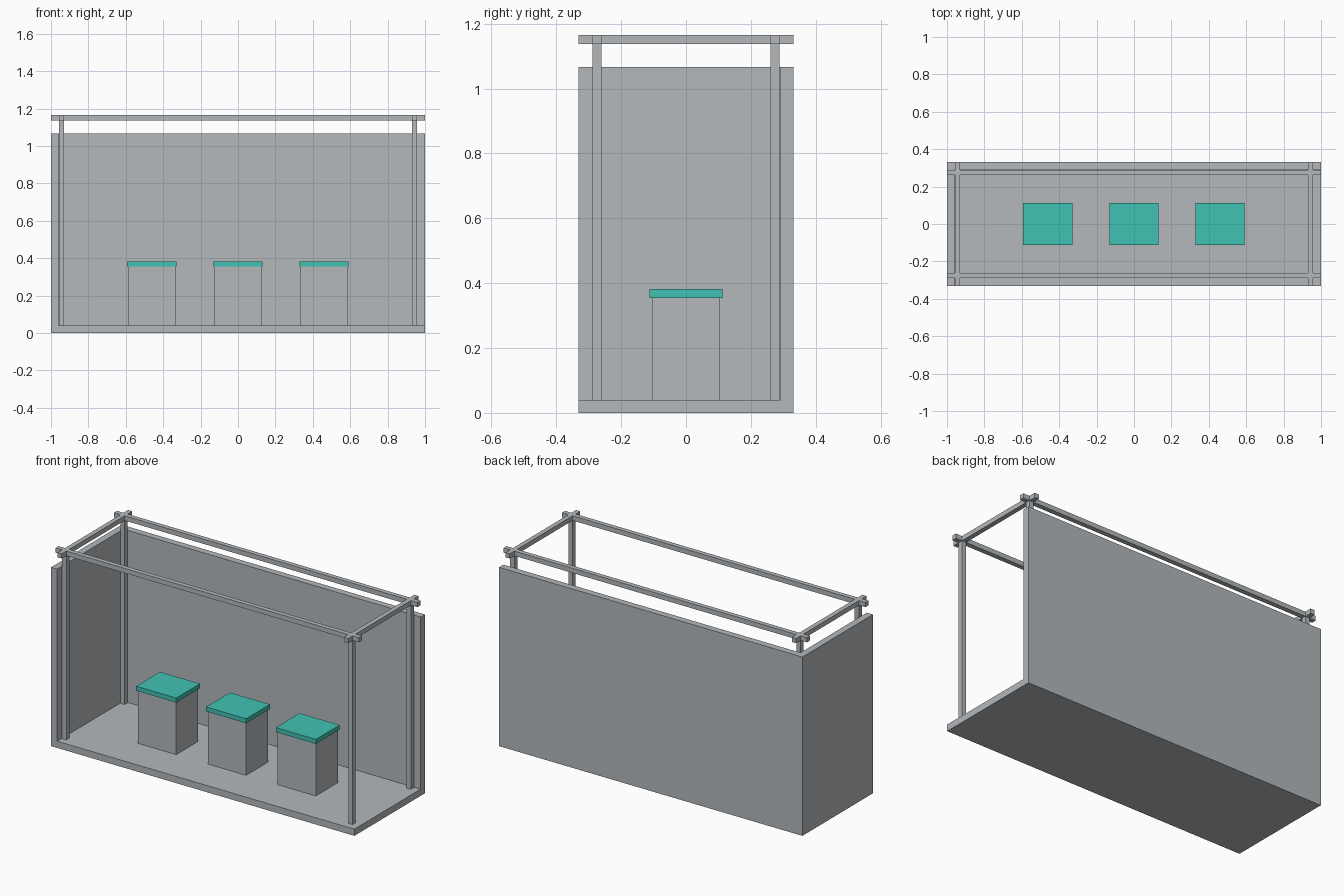
import bpy

if "Cube" in bpy.data.objects:
    bpy.data.objects.remove(bpy.data.objects["Cube"])


def srgb(r, g, b):
    """8-bit sRGB to linear RGBA."""
    def lin(c):
        c /= 255
        return c / 12.92 if c <= 0.04045 else ((c + 0.055) / 1.055) ** 2.4
    return (lin(r), lin(g), lin(b), 1.0)


def material(name, rgb):
    m = bpy.data.materials.new(name)
    m.diffuse_color = srgb(*rgb)
    m.use_nodes = True
    m.node_tree.nodes["Principled BSDF"].inputs["Base Color"].default_value = m.diffuse_color
    return m


GRAY = material("light gray", (180, 184, 187))
TEAL = material("teal", (65, 194, 179))


def box(name, lo, hi, mat):
    """Axis-aligned box between two corners."""
    bpy.ops.mesh.primitive_cube_add(size=1, location=[(a + b) / 2 for a, b in zip(lo, hi)])
    ob = bpy.context.object
    ob.name = name
    ob.scale = [b - a for a, b in zip(lo, hi)]
    bpy.ops.object.transform_apply(location=False, rotation=False, scale=True)
    ob.data.materials.append(mat)
    return ob


X, Y = 1.0, 0.332            # half length and half depth
T = 0.04                     # floor and wall thickness
WALL_TOP = 1.066
BEAM_LO, BEAM_HI = 1.137, 1.165
PX, PY, R = 0.944, 0.275, 0.014   # post centres and half thickness

# Floor, back wall and left wall
box("floor", (-X, -Y, 0), (X, Y, T), GRAY)
box("back_wall", (-X, Y - T, T), (X, Y, WALL_TOP), GRAY)
box("left_wall", (-X, -Y, T), (-X + T, Y - T, WALL_TOP), GRAY)

# Corner posts
for sx, side in ((-1, "left"), (1, "right")):
    for sy, end in ((-1, "front"), (1, "back")):
        x, y = sx * PX, sy * PY
        box(f"{end}_{side}_post", (x - R, y - R, T), (x + R, y + R, BEAM_LO), GRAY)

# Crossing roof beams
for sy, end in ((-1, "front"), (1, "back")):
    y = sy * PY
    box(f"{end}_beam", (-X, y - R, BEAM_LO), (X, y + R, BEAM_HI), GRAY)

# Side beams are split around the long beams so that no faces overlap
for sx, side in ((-1, "left"), (1, "right")):
    x = sx * PX
    spans = ((-Y, -PY - R), (-PY + R, PY - R), (PY + R, Y))
    for part, (y0, y1) in zip(("front_end", "middle", "back_end"), spans):
        box(f"{side}_beam_{part}", (x - R, y0, BEAM_LO), (x + R, y1, BEAM_HI), GRAY)

# Three pedestals with teal tops
for i, x in enumerate((-0.461, 0.0, 0.46), 1):
    box(f"pedestal_{i}", (x - 0.126, -0.104, T), (x + 0.126, 0.104, 0.355), GRAY)
    box(f"pedestal_top_{i}", (x - 0.132, -0.112, 0.355), (x + 0.132, 0.112, 0.382), TEAL)
